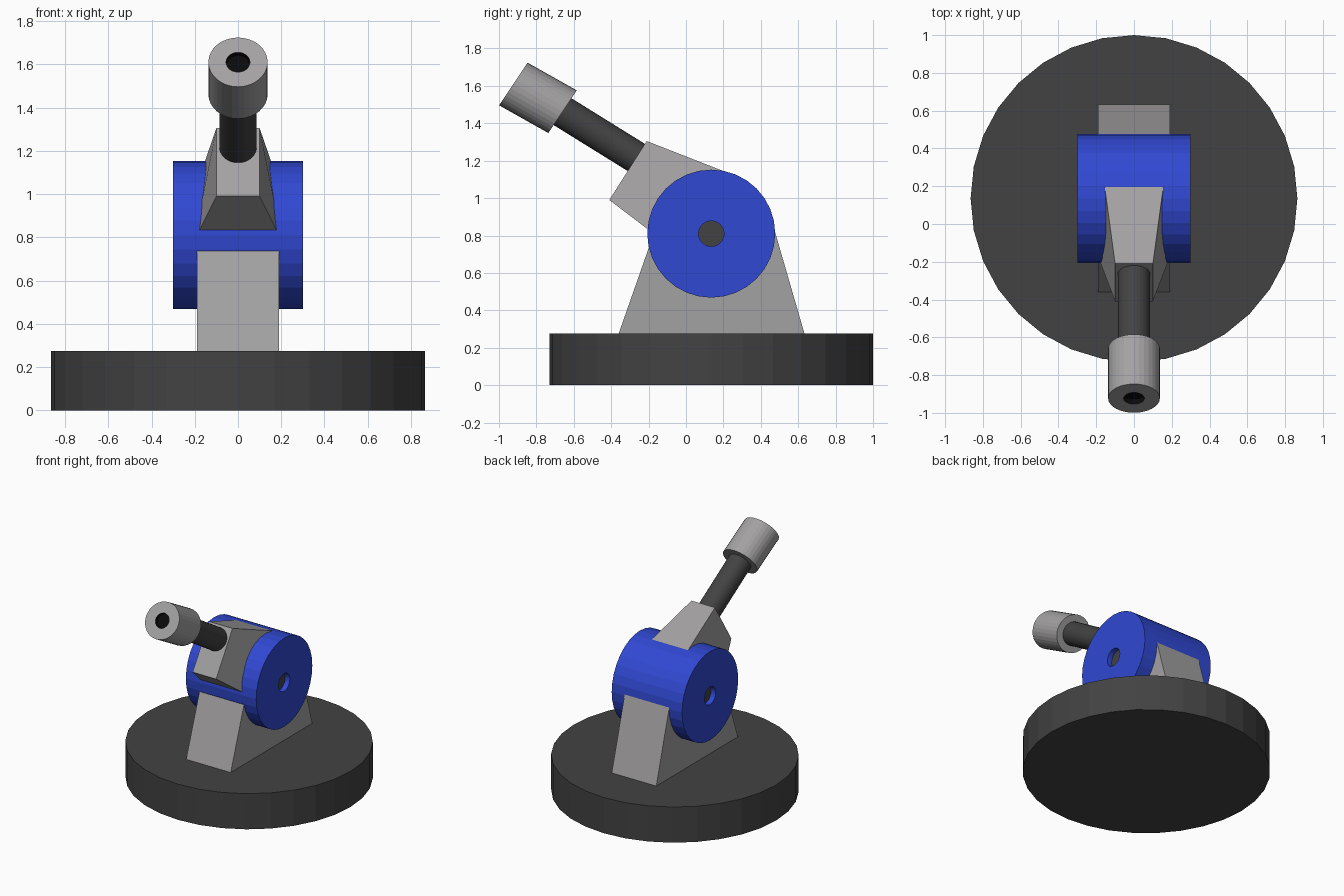
import bpy, bmesh
from math import sin, cos, pi
from mathutils import Vector

if "Cube" in bpy.data.objects:
    bpy.data.objects.remove(bpy.data.objects["Cube"])


def material(name, color):
    m = bpy.data.materials.new(name)
    m.diffuse_color = (*color, 1)
    m.use_nodes = True
    m.node_tree.nodes["Principled BSDF"].inputs["Base Color"].default_value = m.diffuse_color
    return m


DARK = material("dark_grey", (0.055, 0.055, 0.055))
LIGHT = material("light_grey", (0.37, 0.36, 0.36))
BLUE = material("blue", (0.03, 0.065, 0.65))
BLACK = material("black", (0.003, 0.003, 0.003))


def finish(name, bm, mats):
    bmesh.ops.recalc_face_normals(bm, faces=bm.faces)
    mesh = bpy.data.meshes.new(name)
    bm.to_mesh(mesh)
    bm.free()
    for m in mats:
        mesh.materials.append(m)
    obj = bpy.data.objects.new(name, mesh)
    bpy.context.collection.objects.link(obj)
    return obj


def lathe(name, origin, axis, up, profile, mats, accent=(), sides=32):
    """Rings of (radius, distance along axis); accent lists the faces
    (band number, or 'start' / 'end' cap) that use the second material."""
    bm = bmesh.new()
    origin, axis, up = Vector(origin), Vector(axis).normalized(), Vector(up).normalized()
    side = axis.cross(up).normalized()
    rings = []
    for r, d in profile:
        rings.append([bm.verts.new(origin + axis * d + (up * cos(a) + side * sin(a)) * r)
                      for a in (2 * pi * i / sides for i in range(sides))])
    for b, (lo, hi) in enumerate(zip(rings, rings[1:])):
        for i in range(sides):
            j = (i + 1) % sides
            f = bm.faces.new((lo[i], lo[j], hi[j], hi[i]))
            f.material_index = int(b in accent)
    bm.faces.new(rings[0]).material_index = int("start" in accent)
    bm.faces.new(rings[-1]).material_index = int("end" in accent)
    return finish(name, bm, mats)


def slab(name, profile, mats):
    """Side profile of (y, z, half width) points, mirrored across x."""
    bm = bmesh.new()
    left, right = ([bm.verts.new((s * w, y, z)) for y, z, w in profile] for s in (-1, 1))
    bm.faces.new(left)
    bm.faces.new(right)
    n = len(profile)
    for i in range(n):
        j = (i + 1) % n
        bm.faces.new((left[i], left[j], right[j], right[i]))
    return finish(name, bm, mats)


CY, CZ = 0.135, 0.81

# Round base
lathe("base", (0, CY, 0), (0, 0, 1), (0, 1, 0),
      [(0.865, 0), (0.865, 0.275)], [DARK])

# Tapered pedestal, its top hidden inside the drum
slab("pedestal", [(-0.362, 0.27, 0.19), (0.635, 0.27, 0.19), (0.473, 0.83, 0.19),
                  (0.40, 0.85, 0.19), (-0.15, 0.80, 0.19), (-0.199, 0.735, 0.19)], [LIGHT])

# Pivot drum with a shallow dark-floored recess at each end
lathe("pivot_drum", (0, CY, CZ), (1, 0, 0), (0, 0, 1),
      [(0.068, -0.26), (0.068, -0.30), (0.342, -0.30),
       (0.342, 0.30), (0.068, 0.30), (0.068, 0.26)],
      [BLUE, DARK], accent=("start", "end"))

# Wedge-shaped mount that narrows toward the barrel
slab("barrel_mount", [(-0.21, 1.305, 0.10), (-0.41, 0.99, 0.10),
                      (-0.137, 0.782, 0.204), (0.27, 1.117, 0.165)], [LIGHT])

# Barrel and muzzle, with slightly slanted end faces
SLANT = (0, 0.556, 0.831)
start, joint, tip = Vector((0, -0.22, 1.189)), Vector((0, -0.66, 1.462)), Vector((0, -0.923, 1.61))
lathe("barrel", start, joint - start, SLANT,
      [(0.086, 0), (0.086, (joint - start).length + 0.02)], [DARK])
length = (tip - joint).length
lathe("muzzle", joint, tip - joint, SLANT,
      [(0.137, 0), (0.137, length), (0.055, length), (0.055, length - 0.03)],
      [LIGHT, BLACK], accent=(2, "end"))
